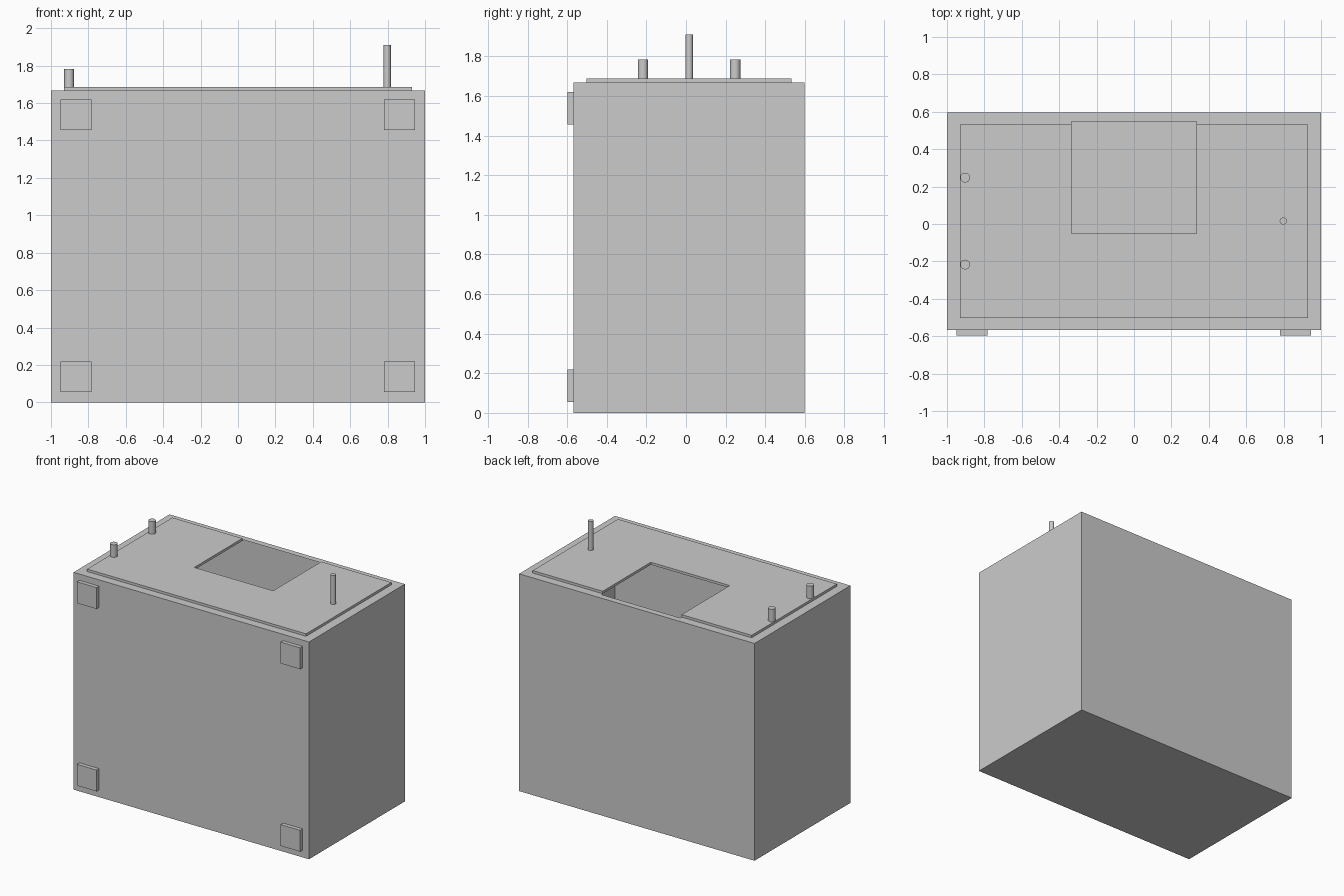
import bpy, bmesh

if "Cube" in bpy.data.objects:
    bpy.data.objects.remove(bpy.data.objects["Cube"])

BACK, FRONT, TOP = 0.597, -0.567, 1.668
PLATE_TOP = 1.687
HOLE_X, HOLE_Y0, HOLE_Y1 = 0.335, -0.052, 0.549


def finish(bm, name, recalc=True):
    if recalc:
        bmesh.ops.recalc_face_normals(bm, faces=bm.faces)
    mesh = bpy.data.meshes.new(name)
    bm.to_mesh(mesh)
    bm.free()
    obj = bpy.data.objects.new(name, mesh)
    bpy.context.collection.objects.link(obj)
    return obj


def rect(x0, x1, y0, y1):
    return [(x0, y0), (x1, y0), (x1, y1), (x0, y1)]


def loop(bm, points, z):
    return [bm.verts.new((x, y, z)) for x, y in points]


def ring(bm, a, b):
    n = len(a)
    for i in range(n):
        j = (i + 1) % n
        bm.faces.new((a[i], a[j], b[j], b[i]))


def prism(name, points, z0, z1):
    bm = bmesh.new()
    low, high = loop(bm, points, z0), loop(bm, points, z1)
    ring(bm, low, high)
    bm.faces.new(low[::-1])
    bm.faces.new(high)
    return finish(bm, name)


def rod(name, x, y, radius, z1):
    z0 = PLATE_TOP
    bpy.ops.mesh.primitive_cylinder_add(vertices=32, radius=radius, depth=z1 - z0,
                                        location=(x, y, (z0 + z1) / 2))
    bpy.context.object.name = name
    bpy.ops.object.shade_smooth_by_angle()


# Hollow thin-walled cabinet, open through the access hole in its top
bm = bmesh.new()
outline = rect(-1, 1, FRONT, BACK)
low, high = loop(bm, outline, 0), loop(bm, outline, TOP)
hole = loop(bm, rect(-HOLE_X, HOLE_X, HOLE_Y0, HOLE_Y1), TOP)
bm.faces.new(low[::-1])
ring(bm, low, high)
ring(bm, high, hole)
finish(bm, "cabinet_shell", recalc=False)

# Cover plate with a notch open to the back
px, py0, py1 = 0.93, -0.502, 0.532
prism("cover_plate",
      [(-px, py0), (px, py0), (px, py1), (HOLE_X, py1), (HOLE_X, HOLE_Y0),
       (-HOLE_X, HOLE_Y0), (-HOLE_X, py1), (-px, py1)], TOP, PLATE_TOP)

# Square pads on the front corners
for side, x in (("left", -0.867), ("right", 0.863)):
    for level, z in (("lower", 0.055), ("upper", 1.456)):
        prism(f"front_pad_{level}_{side}",
              rect(x - 0.083, x + 0.083, -0.597, FRONT), z, z + 0.164)

# Two short pegs and one tall thin rod
rod("short_peg_front", -0.903, -0.217, 0.026, 1.783)
rod("short_peg_back", -0.903, 0.248, 0.026, 1.783)
rod("tall_rod", 0.798, 0.016, 0.019, 1.91)
